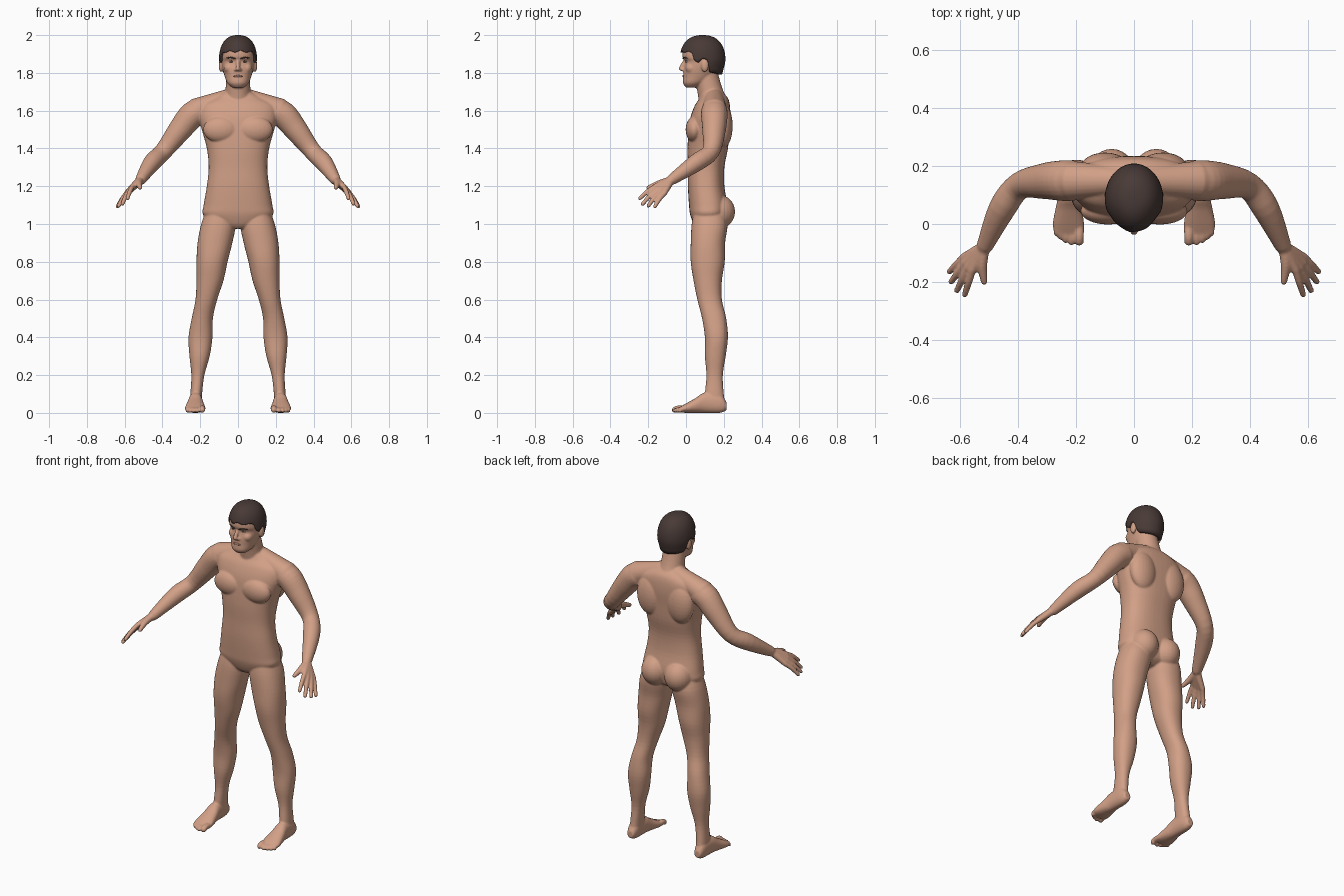
import bpy, bmesh, math
from mathutils import Vector, Matrix

if "Cube" in bpy.data.objects:
    bpy.data.objects.remove(bpy.data.objects["Cube"])


def material(name, rgb):
    mat = bpy.data.materials.new(name)
    mat.use_nodes = True
    mat.diffuse_color = (*rgb, 1)
    mat.node_tree.nodes["Principled BSDF"].inputs["Base Color"].default_value = (*rgb, 1)
    return mat


skin = material("skin", (0.64, 0.35, 0.24))
hair_brown = material("hair brown", (0.065, 0.042, 0.037))
eye_white = material("eye white", (0.6, 0.55, 0.5))
iris_dark = material("iris dark", (0.05, 0.03, 0.02))
lip_tone = material("lip tone", (0.46, 0.22, 0.16))


def spline(rows, steps=4):
    """Catmull-Rom resampling of tuples of any length."""
    out = []
    for i in range(len(rows) - 1):
        a, b, c, d = (rows[max(0, min(len(rows) - 1, i + k))] for k in (-1, 0, 1, 2))
        for s in range(steps):
            t = s / steps
            out.append(tuple(q + 0.5 * t * (r - p + t * (2*p - 5*q + 4*r - w + t * (3*(q - r) + w - p)))
                             for p, q, r, w in zip(a, b, c, d)))
    return out + [tuple(rows[-1])]


def skin_rings(bm, rings):
    """Joins rings of points into a closed surface."""
    loops = [[bm.verts.new(p) for p in ring] for ring in rings]
    n = len(loops[0])
    for lo, hi in zip(loops, loops[1:]):
        for i in range(n):
            j = (i + 1) % n
            bm.faces.new((lo[i], lo[j], hi[j], hi[i]))
    bm.faces.new(loops[0][::-1])
    bm.faces.new(loops[-1])


def loft(bm, rows, axis="z", side=1, power=2.2, n=32):
    """Rows hold the station, then the two limits across and the two limits in depth."""
    rings = []
    for t, a0, a1, b0, b1 in spline(rows):
        ring = []
        for i in range(n):
            c, s = math.cos(math.tau * i / n), math.sin(math.tau * i / n)
            a = (a0 + a1) / 2 + (a1 - a0) / 2 * math.copysign(abs(c) ** (2 / power), c)
            b = (b0 + b1) / 2 + (b1 - b0) / 2 * math.copysign(abs(s) ** (2 / power), s)
            ring.append((side * a, b, t) if axis == "z" else (side * a, t, b))
        rings.append(ring)
    skin_rings(bm, rings)


def tube(bm, points, side=1, n=16):
    """Round limb through points (x, y, z, radius) with domed ends."""
    path = [(Vector((side * x, y, z)), r) for x, y, z, r in spline(points)]
    ends = []
    for (p, r), (q, _) in ((path[0], path[1]), (path[-1], path[-2])):
        out = (p - q).normalized()
        ends.append([(p + out * r * 0.5, r * 0.85), (p + out * r * 0.9, r * 0.4)])
    path = ends[0][::-1] + path + ends[1]
    rings = []
    for i, (p, r) in enumerate(path):
        direction = path[min(i + 1, len(path) - 1)][0] - path[max(i - 1, 0)][0]
        turn = direction.to_track_quat("Z", "Y")
        rings.append([p + turn @ Vector((r * math.cos(math.tau * k / n), r * math.sin(math.tau * k / n), 0))
                      for k in range(n)])
    skin_rings(bm, rings)


def ball(bm, centre, radii, side=1):
    x, y, z = centre
    place = Matrix.Translation((side * x, y, z)) @ Matrix.Diagonal((*radii, 1))
    bmesh.ops.create_uvsphere(bm, u_segments=24, v_segments=16, radius=1, matrix=place)


def finish(bm, name, mat):
    bmesh.ops.recalc_face_normals(bm, faces=bm.faces[:])
    mesh = bpy.data.meshes.new(name)
    bm.to_mesh(mesh)
    bm.free()
    mesh.materials.append(mat)
    mesh.polygons.foreach_set("use_smooth", [True] * len(mesh.polygons))
    obj = bpy.data.objects.new(name, mesh)
    bpy.context.collection.objects.link(obj)
    return obj


body = bmesh.new()

# Torso
torso = [(0.975, 0.04, 0.06, 0.16), (1.0, 0.13, 0.04, 0.2), (1.05, 0.185, 0.022, 0.215),
         (1.1, 0.182, 0.016, 0.22), (1.2, 0.165, 0.01, 0.203), (1.3, 0.155, 0.01, 0.203),
         (1.4, 0.165, 0.008, 0.222), (1.5, 0.192, 0.014, 0.23), (1.57, 0.21, 0.025, 0.235),
         (1.63, 0.2, 0.048, 0.232), (1.67, 0.13, 0.075, 0.22), (1.7, 0.07, 0.085, 0.19)]
loft(body, [(z, -w, w, f, b) for z, w, f, b in torso], power=2.4, n=48)

# Neck
tube(body, [(0, 0.15, 1.62, 0.08), (0, 0.128, 1.7, 0.067), (0, 0.105, 1.8, 0.062)], n=32)

# Head
head = [(1.722, 0.03, 0.0, 0.06), (1.745, 0.056, -0.016, 0.1), (1.78, 0.07, -0.015, 0.145),
        (1.82, 0.081, -0.013, 0.17), (1.86, 0.087, -0.004, 0.183), (1.882, 0.088, -0.018, 0.186),
        (1.92, 0.083, -0.016, 0.18), (1.95, 0.073, 0.002, 0.168), (1.975, 0.045, 0.04, 0.13)]
loft(body, [(z, -w, w, f, b) for z, w, f, b in head], n=48)

# Nose
tube(body, [(0, 0.0, 1.87, 0.01), (0, -0.018, 1.842, 0.011), (0, -0.026, 1.822, 0.013)])

leg = [(1.08, 0.03, 0.165, 0.045, 0.2), (1.0, 0.012, 0.195, 0.03, 0.22), (0.9, 0.03, 0.214, 0.025, 0.207),
       (0.8, 0.055, 0.22, 0.025, 0.205), (0.7, 0.077, 0.22, 0.04, 0.19), (0.6, 0.11, 0.225, 0.06, 0.19),
       (0.5, 0.133, 0.245, 0.085, 0.213), (0.4, 0.135, 0.262, 0.1, 0.222), (0.3, 0.15, 0.257, 0.1, 0.21),
       (0.2, 0.178, 0.247, 0.108, 0.195), (0.1, 0.19, 0.252, 0.1, 0.2), (0.04, 0.193, 0.254, 0.1, 0.208)]
foot = [(0.215, 0.205, 0.245, 0.015, 0.055), (0.18, 0.193, 0.256, 0, 0.1), (0.1, 0.188, 0.262, 0, 0.108),
        (0.05, 0.18, 0.272, 0, 0.078), (0.0, 0.172, 0.281, 0, 0.05), (-0.035, 0.174, 0.276, 0.004, 0.03)]
arm = [(0.21, 0.15, 1.595, 0.07), (0.25, 0.15, 1.57, 0.07), (0.31, 0.148, 1.495, 0.062),
       (0.395, 0.132, 1.385, 0.047), (0.455, 0.055, 1.325, 0.047), (0.515, -0.075, 1.235, 0.029)]
wrist = (0.518, -0.08, 1.232)
# Knuckle and tip of each finger, index to little
fingers = [((0.56, -0.163, 1.198), (0.585, -0.245, 1.135)), ((0.574, -0.152, 1.183), (0.612, -0.23, 1.105)),
           ((0.585, -0.136, 1.17), (0.632, -0.2, 1.095)), ((0.59, -0.116, 1.16), (0.638, -0.165, 1.092))]
toes = [(0.189, -0.06, 0.016), (0.216, -0.064, 0.011), (0.236, -0.056, 0.011),
        (0.253, -0.045, 0.011), (0.267, -0.032, 0.011)]

for side in (1, -1):
    # Shoulder slope, chest, shoulder blade and buttock
    tube(body, [(0.05, 0.15, 1.665, 0.05), (0.22, 0.15, 1.598, 0.068)], side, 24)
    ball(body, (0.09, 0.045, 1.5), (0.095, 0.047, 0.07), side)
    ball(body, (0.1, 0.195, 1.52), (0.085, 0.052, 0.12), side)
    ball(body, (0.077, 0.172, 1.065), (0.082, 0.088, 0.09), side)
    # Leg, foot and toes
    loft(body, leg, side=side)
    loft(body, foot, "y", side)
    for x, tip, r in toes:
        tube(body, [(x, 0.0, 0.022, r), (x, (tip - 0.02) / 2, r + 0.008, r), (x, tip, r, r)], side)
    # Arm, palm and fingers
    tube(body, arm, side, 24)
    for knuckle, tip in fingers:
        middle = [(k + t) / 2 for k, t in zip(knuckle, tip)]
        middle[2] += 0.006
        tube(body, [(*wrist, 0.022), (*knuckle, 0.0145)], side)
        tube(body, [(*knuckle, 0.0135), (*middle, 0.0125), (*tip, 0.0105)], side)
    tube(body, [(*wrist, 0.02), (0.525, -0.14, 1.215, 0.018), (0.518, -0.2, 1.192, 0.0115)], side)
    # Ear, nostril and cheek
    ball(body, (0.09, 0.1, 1.838), (0.012, 0.02, 0.034), side)
    ball(body, (0.012, -0.016, 1.817), (0.009, 0.011, 0.008), side)
    ball(body, (0.045, 0.03, 1.825), (0.03, 0.033, 0.03), side)

# Fuse the parts into one smooth skin
figure = finish(body, "body", skin)
bpy.context.view_layer.objects.active = figure
fuse = figure.modifiers.new("fuse", "REMESH")
fuse.mode = "VOXEL"
fuse.voxel_size = 0.005
fuse.use_smooth_shade = True
soften = figure.modifiers.new("soften", "SMOOTH")
soften.factor = 0.5
soften.iterations = 5
for mod in ("fuse", "soften"):
    bpy.ops.object.modifier_apply(modifier=mod)

# Hair cap whose lower edge follows a hairline
hairline = [(-0.05, 1.915), (0.03, 1.908), (0.045, 1.865), (0.065, 1.855), (0.085, 1.875),
            (0.115, 1.87), (0.135, 1.805), (0.25, 1.785)]


def edge_height(y):
    for (y0, z0), (y1, z1) in zip(hairline, hairline[1:]):
        if y <= y1:
            return z0 + (z1 - z0) * (y - y0) / (y1 - y0)
    return hairline[-1][1]


def hair_point(angle, t, inset=1.0):
    c, s = math.cos(angle), math.sin(angle)
    low = edge_height(0.088 - 0.12 * c) + 0.005 * math.sin(9 * angle) * max(c, 0)
    z = low + (2.0 - low) * math.sin(t * math.pi / 2)
    up = (z - 1.86) / 0.14
    size = max(1 - min(up, 1) ** 2.4, 0.0001) ** (1 / 2.4) if up > 0 else 1 + 0.3 * up
    size *= inset
    return (0.101 * s * size * (1 - 0.1 * max(c, 0) ** 2), 0.088 - 0.121 * c * size, z)


hair = bmesh.new()
angles = [math.tau * i / 64 for i in range(64)]
skin_rings(hair, [[hair_point(a, 0, 0.8) for a in angles]]
           + [[hair_point(a, k / 16) for a in angles] for k in range(17)])
finish(hair, "hair", hair_brown)

# Eyes, brows and mouth
eyes, irises, brows, mouth = (bmesh.new() for _ in range(4))
for side in (1, -1):
    ball(eyes, (0.034, 0.012, 1.86), (0.014, 0.014, 0.007), side)
    ball(irises, (0.034, 0.002, 1.86), (0.006, 0.005, 0.006), side)
    tube(brows, [(0.016, -0.015, 1.876, 0.003), (0.038, -0.009, 1.882, 0.004), (0.06, 0.006, 1.878, 0.002)], side, 8)
tube(mouth, [(-0.025, -0.009, 1.781, 0.003), (0, -0.014, 1.783, 0.006), (0.025, -0.009, 1.781, 0.003)], n=12)
finish(eyes, "eyes", eye_white)
finish(irises, "irises", iris_dark)
finish(brows, "eyebrows", hair_brown)
finish(mouth, "lips", lip_tone)
